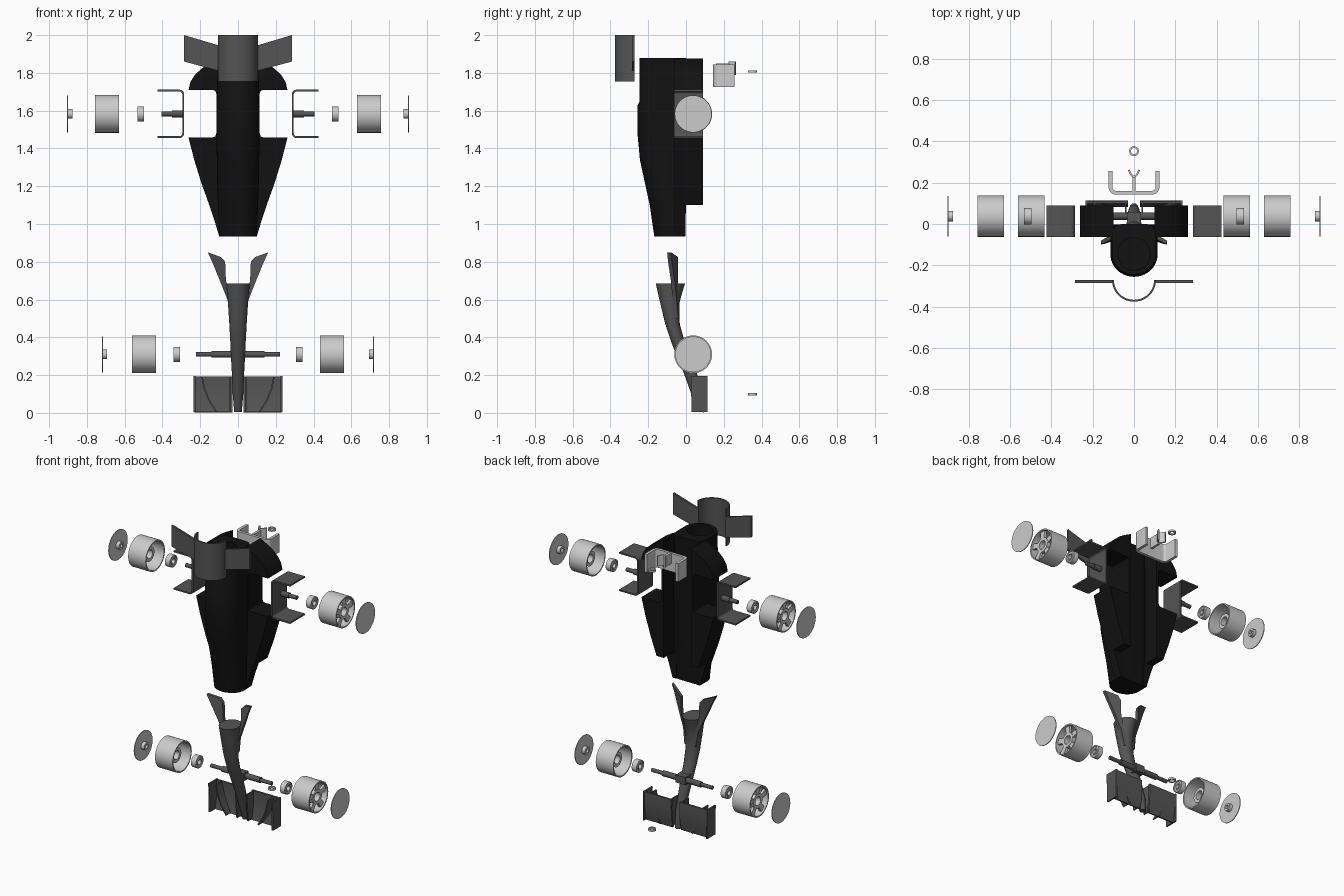
import bpy, bmesh, math
from mathutils import Vector

if "Cube" in bpy.data.objects:
    bpy.data.objects.remove(bpy.data.objects["Cube"])


def material(name, v):
    m = bpy.data.materials.new(name)
    m.diffuse_color = (v, v, v, 1)
    m.use_nodes = True
    m.node_tree.nodes["Principled BSDF"].inputs["Base Color"].default_value = m.diffuse_color
    return m


BLACK = material("black", 0.006)
DARK = material("dark_grey", 0.09)


def finish(name, bm, mat=None):
    bmesh.ops.remove_doubles(bm, verts=bm.verts, dist=1e-5)
    bmesh.ops.recalc_face_normals(bm, faces=bm.faces)
    me = bpy.data.meshes.new(name)
    bm.to_mesh(me)
    bm.free()
    ob = bpy.data.objects.new(name, me)
    bpy.context.collection.objects.link(ob)
    if mat:
        me.materials.append(mat)
    return ob


def loft(name, sections, mat=None, closed=False):
    bm = bmesh.new()
    rings = [[bm.verts.new(p) for p in s] for s in sections]
    n = len(rings[0])
    pairs = list(zip(rings, rings[1:]))
    if closed:
        pairs.append((rings[-1], rings[0]))
    else:
        bm.faces.new(rings[0])
        bm.faces.new(rings[-1])
    for a, b in pairs:
        for i in range(n):
            j = (i + 1) % n
            bm.faces.new((a[i], a[j], b[j], b[i]))
    return finish(name, bm, mat)


def prism(name, pts, axis, lo, hi, mat=None):
    def place(a, b, c):
        return {"x": (c, a, b), "y": (a, c, b), "z": (a, b, c)}[axis]
    return loft(name, [[place(a, b, c) for a, b in pts] for c in (lo, hi)], mat)


def strip(path, t):
    """Outline of a 2D path thickened by t."""
    left, right = [], []
    for i, p in enumerate(path):
        q, r = path[max(i - 1, 0)], path[min(i + 1, len(path) - 1)]
        d = Vector((r[0] - q[0], r[1] - q[1])).normalized() * t / 2
        left.append((p[0] - d.y, p[1] + d.x))
        right.append((p[0] + d.y, p[1] - d.x))
    return left + right[::-1]


def u_path(cx, cy, half, depth, r):
    """U with rounded corners, opening along +depth; returns (depth, across)."""
    pts = [(depth, -half)]
    for k in range(7):
        a = math.pi / 2 * k / 6
        pts.append((r - r * math.sin(a), -half + r - r * math.cos(a)))
    return [(cx + a, cy + b) for a, b in pts + [(a, -b) for a, b in pts[::-1]]]


def lathe(name, profile, y, z, mat=None, n=48):
    """Spin a closed (radius, x) profile about an axis along x."""
    return loft(name, [[(x, y + r * math.cos(2 * math.pi * i / n), z + r * math.sin(2 * math.pi * i / n))
                        for r, x in profile] for i in range(n)], mat, closed=True)


def oval(z, w, yf, yc, yb, square=1.0, n=40):
    pts = []
    for i in range(n):
        t = 2 * math.pi * i / n
        c, s = math.cos(t), math.sin(t)
        if s > 0:
            c = math.copysign(abs(c) ** square, c)
            s = s ** square
        pts.append((w * c, yc + s * ((yb - yc) if s > 0 else (yc - yf)), z))
    return pts


# Main fuselage with gas chamber bored in its rear end
shape = [(0.935, .10, -.168, -.08, -.005), (1.1, .106, -.192, -.10, 0), (1.22, .11, -.218, -.12, 0),
         (1.34, .112, -.244, -.14, 0), (1.47, .115, -.256, -.145, 0), (1.63, .115, -.256, -.145, 0),
         (1.65, .113, -.246, -.145, 0), (1.88, .106, -.246, -.145, 0)]
rings = [oval(*s, square=0.35) for s in shape]
rings += [oval(z, .078, -.223, -.145, -.067) for z in (1.88, 1.52)]
loft("body_core", rings, BLACK)

for s, side in ((1, "right"), (-1, "left")):
    def mx(pts):
        return [(s * a, b) for a, b in pts]

    # Side pods with wheel cut-out
    prism("side_pod_nose_" + side, mx([(.07, .936), (.10, .936), (.125, 1.02), (.152, 1.10), (.07, 1.10)]),
          "y", -.06, -.002, BLACK)
    prism("side_pod_" + side, mx([(.10, 1.10), (.152, 1.10), (.195, 1.22), (.232, 1.34), (.262, 1.458),
          (.135, 1.458), (.12, 1.464), (.115, 1.48), (.115, 1.69), (.12, 1.705), (.135, 1.71), (.262, 1.71),
          (.252, 1.752), (.228, 1.79), (.19, 1.825), (.15, 1.85), (.10, 1.875)]), "y", -.062, .09, BLACK)

    # Rear wing blades
    prism("rear_wing_blade_" + side, mx([(.10, 1.81), (.285, 1.86), (.285, 2.0), (.10, 1.945)]),
          "y", -.285, -.272, DARK)

    # Rear wheel bracket and stub axle
    prism("rear_bracket_" + side, mx(strip(u_path(.29, 1.583, .123, .135, .02), .01)), "y", -.064, .09, DARK)
    lathe("rear_stub_axle_" + side, [(0, s * .285), (.018, s * .285), (.018, s * .35), (.013, s * .35),
                                     (.013, s * .405), (0, s * .405)], .038, 1.583, DARK, 24)

    # Exploded wheel sets: wheel, bearing, cover cap
    for end, z, xw, xb, xc, rc in (("rear", 1.583, .63, .497, .877, .098), ("front", .31, .434, .307, .693, .095)):
        tag, y = f"{end}_{side}", .038
        lathe("wheel_rim_" + tag, [(.1, s * xw), (.1, s * (xw + .128)), (.092, s * (xw + .128)),
                                   (.092, s * xw)], y, z, n=64)
        lathe("wheel_hub_" + tag, [(.048, s * (xw + .04)), (.048, s * (xw + .118)), (.028, s * (xw + .118)),
                                   (.028, s * (xw + .04))], y, z)
        for k in range(5):
            a = 2 * math.pi * k / 5 + math.pi / 2
            ca, sa = math.cos(a), math.sin(a)
            quad = [(y + r * ca - w * sa, z + r * sa + w * ca)
                    for r, w in ((.042, .015), (.095, .02), (.095, -.02), (.042, -.015))]
            prism(f"wheel_spoke_{tag}_{k}", quad, "x", s * (xw + .1), s * (xw + .116))
        b = xb + .035
        lathe("bearing_" + tag, [(.04, s * xb), (.04, s * b), (.034, s * b), (.032, s * (b - .004)),
              (.024, s * (b - .004)), (.022, s * b), (.016, s * b), (.016, s * xb), (.022, s * xb),
              (.024, s * (xb + .004)), (.032, s * (xb + .004)), (.034, s * xb)], y, z)
        o = xc + .028
        lathe("wheel_cap_" + tag, [(0, s * o), (rc, s * o), (rc, s * (o - .005)), (.025, s * (o - .005)),
              (.025, s * xc), (.012, s * xc), (.012, s * (o - .005)), (0, s * (o - .005))], y, z)

    # Nose ears sweeping outward
    ear = []
    for z, x0, x1, y0, y1 in ((.50, .02, .04, -.04, -.06), (.60, .04, .056, -.042, -.07),
                              (.70, .064, .096, -.042, -.08), (.80, .068, .137, -.042, -.095),
                              (.85, .09, .16, -.042, -.1)):
        zt = .025 if z > .84 else 0
        ear.append([(s * x0, y0, z - zt), (s * x1, y1 + .02, z), (s * x1, y1, z), (s * x0, y0 - .022, z - zt)])
    loft("nose_ear_" + side, ear, DARK)

    # Front wing: main plane, end plate and turning vanes
    lo, hi = s * .03, s * .23
    prism("front_wing_plane_" + side, strip([(.088, .004), (.1, .06), (.107, .13), (.105, .192)], .012),
          "x", lo, hi, DARK)
    prism("front_wing_end_plate_" + side, [(.03, .004), (.115, .004), (.115, .194), (.025, .194)],
          "x", s * .225, s * .235, DARK)
    prism("front_wing_inner_vane_" + side, [(.045, .01), (.1, .01), (.105, .19), (.03, .19)],
          "x", s * .036, s * .044, DARK)
    prism("front_wing_outer_vane_" + side,
          mx(strip([(.19, .19), (.178, .13), (.155, .07), (.115, .006)], .008)), "y", .04, .104, DARK)

# Rear wing saddle
arc = [(.102 * math.cos(a), -.272 + .1 * math.sin(a)) for a in
       [math.pi + math.pi * i / 24 for i in range(25)]]
prism("rear_wing_saddle", strip(arc, .009), "z", 1.755, 2.0, DARK)

# Nose cone
loft("nose_cone", [oval(z, w, f, (f + b) / 2, b) for z, f, b, w in (
    (.004, .062, .1, .02), (.1, .028, .09, .028), (.22, -.015, .055, .033), (.31, -.052, .022, .038),
    (.38, -.08, -.008, .041), (.47, -.11, -.033, .046), (.58, -.136, -.035, .053),
    (.63, -.148, -.022, .057), (.685, -.16, -.005, .063))], DARK)

# Front axle with thicker centre and mount
lathe("front_axle", [(0, -.222), (.012, -.222), (.012, -.14), (.018, -.14), (.018, .14), (.012, .14),
                     (.012, .222), (0, .222)], .038, .31, DARK, 24)
prism("front_axle_mount", [(-.02, .285), (.058, .285), (.058, .335), (-.02, .335)], "x", -.035, .035, DARK)

# Rear canopy cradle with forked fin
cradle = [(b, a) for a, b in u_path(.152, 0, .114, .105, .025)]
prism("cradle", strip(cradle, .018), "z", 1.725, 1.845)
prism("cradle_fin", [(-.008, .16), (.008, .16), (.008, .232), (-.008, .232)], "z", 1.78, 1.85)
for s in (1, -1):
    prism("cradle_fork_" + ("right" if s > 0 else "left"),
          strip([(0, .228), (s * .014, .238), (s * .026, .262)], .009), "z", 1.79, 1.86)

# Tether eyelets
for name, z in (("rear_eyelet", 1.807), ("front_eyelet", .098)):
    prof = [(.024, -.006), (.024, .006), (.015, .006), (.015, -.006)]
    loft(name, [[(r * math.cos(a), .353 + r * math.sin(a), z + h) for r, h in prof]
                for a in [2 * math.pi * i / 32 for i in range(32)]], closed=True)

bpy.ops.object.select_all(action="SELECT")
bpy.context.view_layer.objects.active = bpy.context.selected_objects[0]
bpy.ops.object.shade_smooth_by_angle(angle=math.radians(32))
